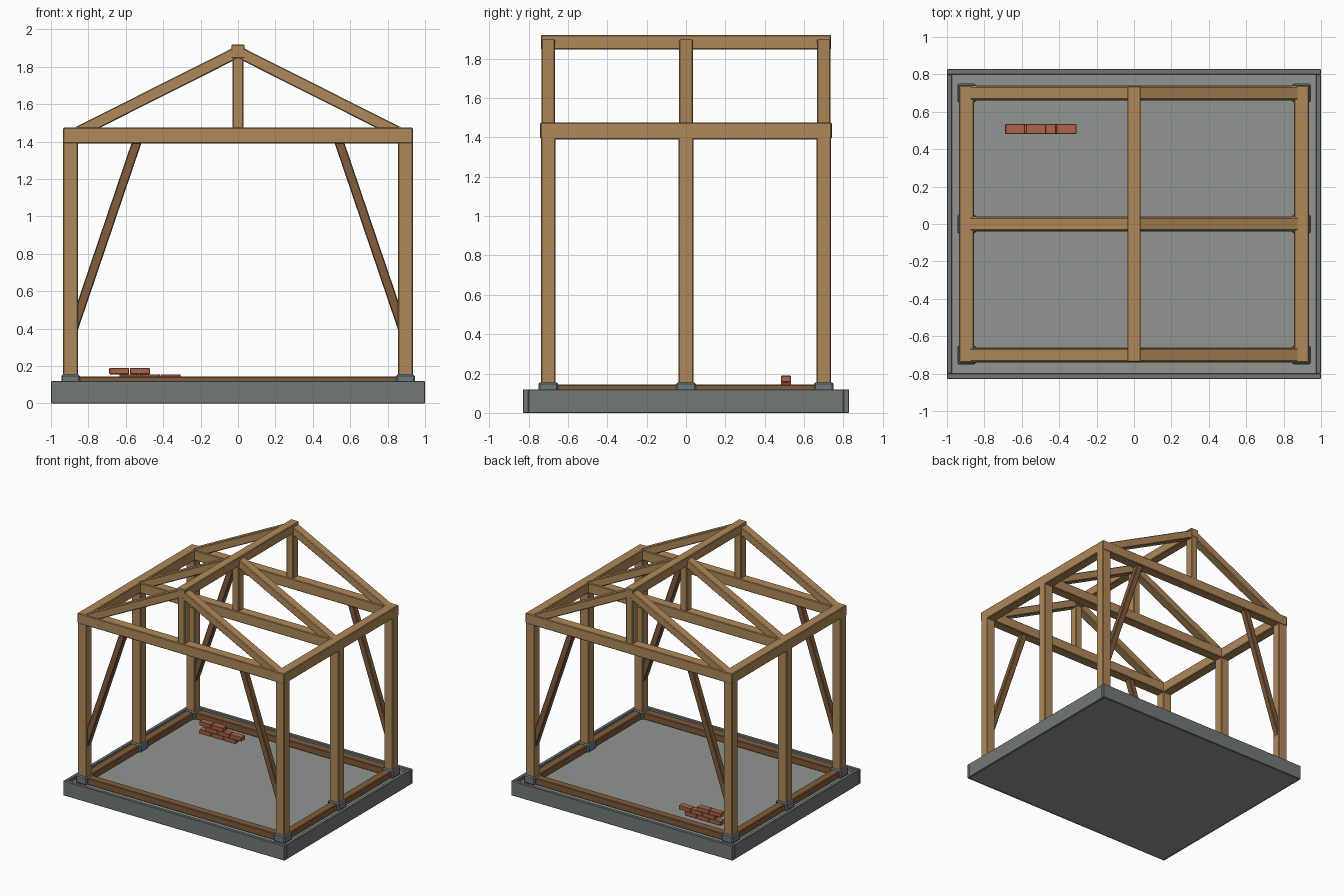
import bpy
from math import atan2, hypot

if "Cube" in bpy.data.objects:
    bpy.data.objects.remove(bpy.data.objects["Cube"])


def material(name, rgb):
    m = bpy.data.materials.new(name)
    m.diffuse_color = (*rgb, 1)
    m.use_nodes = True
    m.node_tree.nodes["Principled BSDF"].inputs["Base Color"].default_value = m.diffuse_color
    return m


timber = material("timber", (0.43, 0.25, 0.10))
dark_timber = material("dark_timber", (0.22, 0.11, 0.045))
steel = material("steel", (0.15, 0.19, 0.21))
concrete = material("concrete", (0.29, 0.30, 0.29))
edging = material("edging", (0.17, 0.19, 0.18))
clay = material("clay", (0.42, 0.13, 0.07))


def box(name, loc, size, mat, bevel=0.005, rot_y=0.0):
    bpy.ops.mesh.primitive_cube_add(size=1, location=loc)
    ob = bpy.context.object
    ob.name = name
    ob.scale = size
    bpy.ops.object.transform_apply(location=False, rotation=False, scale=True)
    ob.rotation_euler[1] = rot_y
    ob.data.materials.append(mat)
    if bevel:
        mod = ob.modifiers.new("bevel", "BEVEL")
        mod.width = bevel
        mod.segments = 1
    return ob


def span(name, a, b, y, width, depth, mat):
    """Sloping timber between two (x, z) points at a given y."""
    dx, dz = b[0] - a[0], b[1] - a[1]
    mid = ((a[0] + b[0]) / 2, y, (a[1] + b[1]) / 2)
    return box(name, mid, (hypot(dx, dz), width, depth), mat, rot_y=-atan2(dz, dx))


POST_X, POST_Y, FLOOR = 0.895, 0.70, 0.09

# Foundation slab with a raised edging
box("slab", (0, 0, FLOOR / 2), (1.96, 1.62, FLOOR), concrete, 0)
for s in (-1, 1):
    box("end_edging", (0, s * 0.814, 0.06), (2.0, 0.028, 0.12), edging, 0.003)
    box("side_edging", (s * 0.986, 0, 0.06), (0.028, 1.60, 0.12), edging, 0.003)

# Sill timbers
for s in (-1, 1):
    box("end_sill", (0, s * POST_Y, 0.1175), (1.79, 0.065, 0.055), dark_timber)
    box("side_sill", (s * POST_X, 0, 0.1175), (0.065, 1.40, 0.055), dark_timber)

# Posts and steel shoes
for sx in (-1, 1):
    for y in (-POST_Y, 0, POST_Y):
        box("post", (sx * POST_X, y, 0.76), (0.08, 0.075, 1.32), timber)
        box("post_shoe", (sx * POST_X, y, 0.1225), (0.10, 0.10, 0.065), steel, 0.008)

# Wall plates and ridge beam
for s in (-1, 1):
    box("wall_plate", (s * POST_X, 0, 1.4325), (0.08, 1.48, 0.085), timber)
box("ridge_beam", (0, 0, 1.8825), (0.072, 1.474, 0.075), timber)

# Roof trusses
for y in (-POST_Y, 0, POST_Y):
    box("tie_beam", (0, y, 1.433), (1.78, 0.082, 0.084), timber)
    box("king_post", (0, y, 1.655), (0.06, 0.068, 0.43), timber)
    for s in (-1, 1):
        span("rafter", (s * 0.895, 1.43), (0, 1.88), y, 0.07, 0.062, timber)

# Diagonal braces in the two end frames
for y in (-POST_Y, POST_Y):
    for s in (-1, 1):
        span("brace", (s * 0.88, 0.40), (s * 0.53, 1.43), y, 0.05, 0.05, dark_timber)

# Small stack of bricks
for row, (start, count) in enumerate(((-0.69, 3), (-0.635, 3), (-0.69, 2))):
    for i in range(count):
        box("brick", (start + 0.055 + i * 0.11, 0.508, FLOOR + 0.0165 + row * 0.033),
            (0.107, 0.052, 0.033), clay, 0.003)
